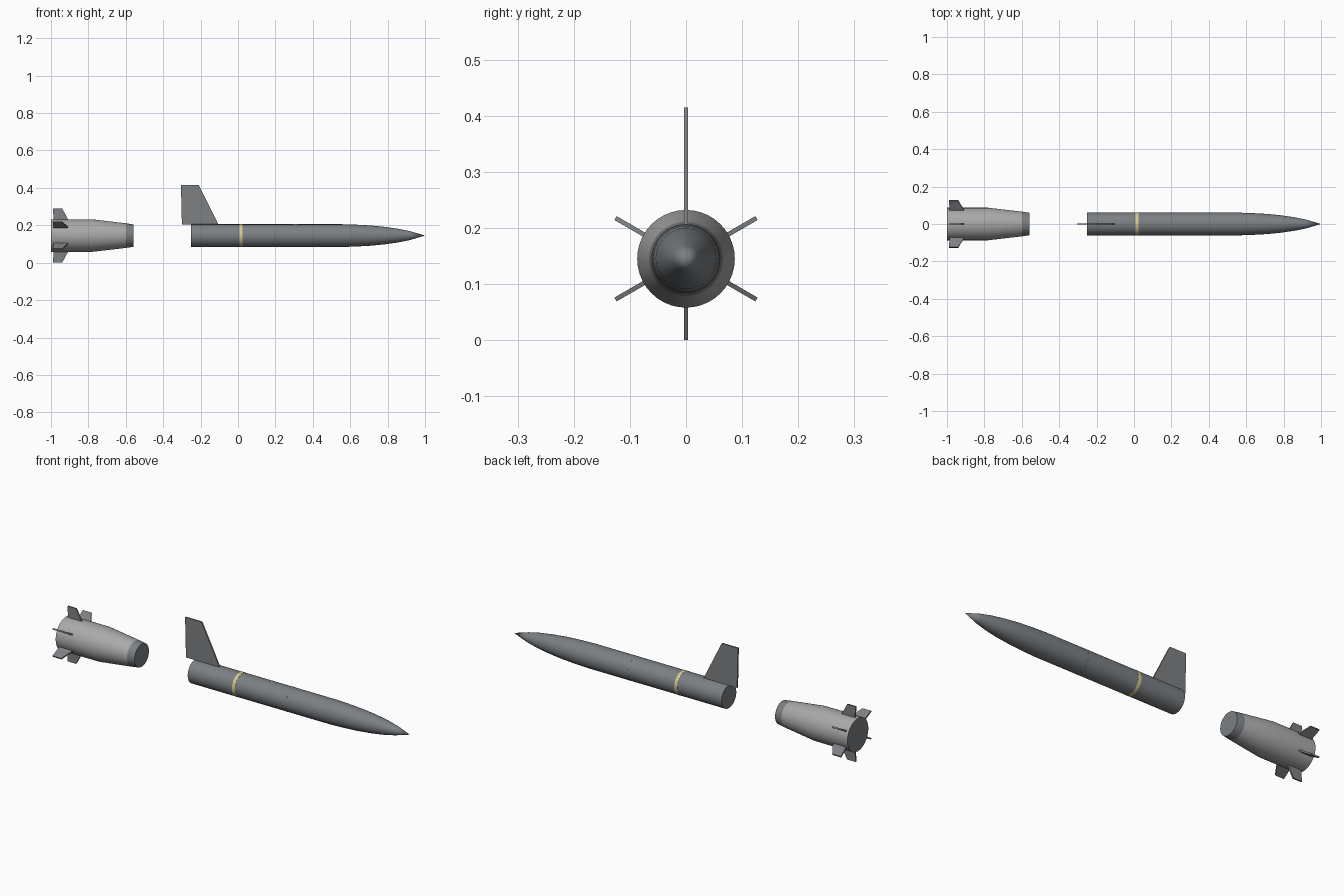
import bpy, bmesh, math
from mathutils import Matrix

AXIS_Z = 0.145

old = bpy.data.objects.get("Cube")
if old:
    bpy.data.objects.remove(old, do_unlink=True)


def material(name, r, g, b):
    m = bpy.data.materials.new(name)
    m.use_nodes = True
    m.diffuse_color = (r, g, b, 1)
    m.node_tree.nodes["Principled BSDF"].inputs["Base Color"].default_value = (r, g, b, 1)
    return m


BLUE_GREY = material("blue grey paint", 0.20, 0.215, 0.23)
LIGHT_GREY = material("light grey paint", 0.40, 0.40, 0.40)
FIN_GREY = material("fin grey", 0.21, 0.215, 0.225)
YELLOW = material("pale yellow", 0.68, 0.59, 0.27)


def finish(bm, name, mats, smooth=False):
    bmesh.ops.recalc_face_normals(bm, faces=bm.faces)
    mesh = bpy.data.meshes.new(name)
    bm.to_mesh(mesh)
    bm.free()
    obj = bpy.data.objects.new(name, mesh)
    bpy.context.collection.objects.link(obj)
    for m in mats:
        mesh.materials.append(m)
    if smooth:
        bpy.ops.object.select_all(action='DESELECT')
        obj.select_set(True)
        bpy.context.view_layer.objects.active = obj
        bpy.ops.object.shade_smooth_by_angle(angle=math.radians(30))
    return obj


def turned(name, profile, mats, rule=None, sides=40, caps=True):
    """Revolve (x, radius) stations around the long axis."""
    bm = bmesh.new()
    rings = []
    for x, r in profile:
        if r == 0:
            rings.append([bm.verts.new((x, 0, AXIS_Z))] * sides)
            continue
        angles = [2 * math.pi * i / sides for i in range(sides)]
        rings.append([bm.verts.new((x, r * math.cos(a), AXIS_Z + r * math.sin(a)))
                      for a in angles])
    for a, b in zip(rings, rings[1:]):
        for i in range(sides):
            j = (i + 1) % sides
            corners = list(dict.fromkeys((a[i], a[j], b[j], b[i])))
            bm.faces.new(corners)
    if caps:
        for (x, r), ring in ((profile[0], rings[0]), (profile[-1], rings[-1])):
            if r > 0:
                bm.faces.new(ring)
    if rule:
        bm.normal_update()
        for f in bm.faces:
            f.material_index = rule(f)
    return finish(bm, name, mats, smooth=True)


def fin(name, outline, thickness, angle, mat):
    """Flat plate from an (x, distance from axis) outline, turned about the axis."""
    bm = bmesh.new()
    face = bm.faces.new([bm.verts.new((x, -thickness / 2, d)) for x, d in outline])
    ext = bmesh.ops.extrude_face_region(bm, geom=[face])
    moved = [v for v in ext["geom"] if isinstance(v, bmesh.types.BMVert)]
    bmesh.ops.translate(bm, verts=moved, vec=(0, thickness, 0))
    bmesh.ops.transform(bm, verts=bm.verts, matrix=Matrix.Translation((0, 0, AXIS_Z))
                        @ Matrix.Rotation(angle, 4, 'X'))
    return finish(bm, name, [mat])


# Main body with its ogive nose
turned("missile_body",
       [(-0.25, 0.061), (0.3, 0.061), (0.55, 0.061), (0.63, 0.0585), (0.71, 0.054),
        (0.79, 0.046), (0.86, 0.036), (0.92, 0.0235), (1.0, 0)],
       [BLUE_GREY])

# Coloured band and the raised joint ring further forward
turned("yellow_band", [(0.008, 0.0618), (0.025, 0.0618)], [YELLOW])
turned("joint_ring", [(0.295, 0.0614), (0.32, 0.0614)], [BLUE_GREY])

# Tall tail fin
fin("tail_fin", [(-0.3, 0.06), (-0.105, 0.06), (-0.21, 0.27), (-0.305, 0.27)],
    0.008, 0, FIN_GREY)

# Separated booster: light shell, darker front collar and end caps
turned("booster",
       [(-1.0, 0.087), (-0.78, 0.087), (-0.69, 0.0765), (-0.6, 0.066), (-0.56, 0.06)],
       [LIGHT_GREY, BLUE_GREY],
       lambda f: int(abs(f.normal.x) > 0.9 or f.calc_center_median().x > -0.6))

# Six swept booster fins
for k in range(6):
    fin(f"booster_fin_{k + 1}",
        [(-0.985, 0.08), (-0.905, 0.08), (-0.94, 0.145), (-0.99, 0.145)],
        0.008, k * math.pi / 3, FIN_GREY)
